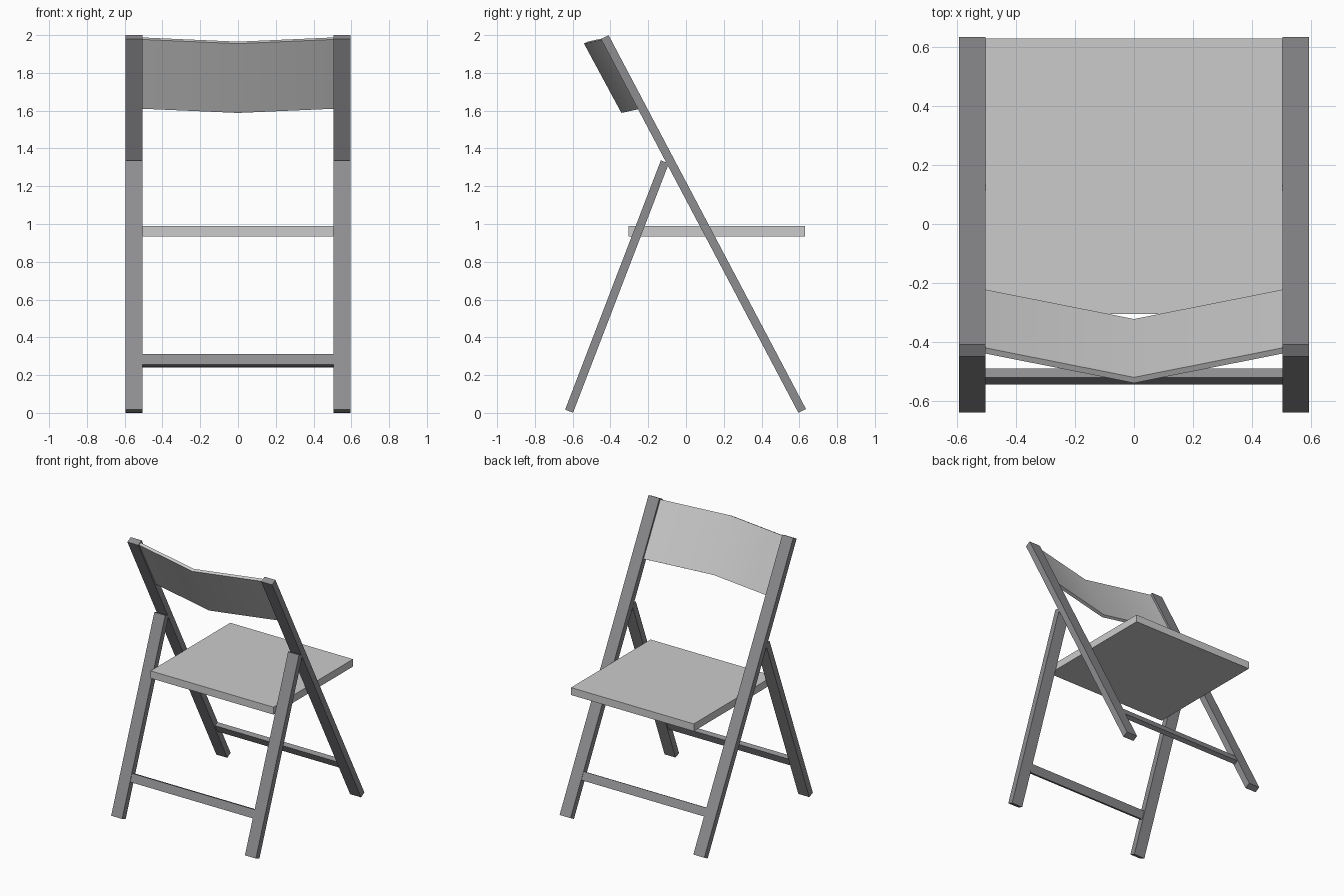
import bpy
import bmesh
from mathutils import Vector

cube = bpy.data.objects.get("Cube")
if cube:
    bpy.data.objects.remove(cube, do_unlink=True)


def make_material(name, color):
    mat = bpy.data.materials.new(name)
    mat.use_nodes = True
    mat.diffuse_color = color
    mat.node_tree.nodes["Principled BSDF"].inputs["Base Color"].default_value = color
    return mat


FRAME = make_material("frame grey", (0.27, 0.27, 0.285, 1))
PANEL = make_material("panel light grey", (0.6, 0.6, 0.6, 1))

INNER, OUTER = 0.505, 0.595


def loft(name, sections, mat):
    """Join matching loops of points into one closed solid."""
    bm = bmesh.new()
    loops = [[bm.verts.new(p) for p in s] for s in sections]
    for a, b in zip(loops, loops[1:]):
        for i in range(len(a)):
            j = (i + 1) % len(a)
            bm.faces.new((a[i], a[j], b[j], b[i]))
    bm.faces.new(loops[0])
    bm.faces.new(loops[-1])
    bmesh.ops.recalc_face_normals(bm, faces=bm.faces)
    mesh = bpy.data.meshes.new(name)
    bm.to_mesh(mesh)
    bm.free()
    mesh.materials.append(mat)
    obj = bpy.data.objects.new(name, mesh)
    bpy.context.collection.objects.link(obj)
    return obj


def bar_profile(start, end, thickness):
    """Side profile (y, z) of a tilted bar; thickness goes to the right of start->end."""
    s, e = Vector(start), Vector(end)
    d = (e - s).normalized()
    n = Vector((d.y, -d.x)) * thickness
    return [s, e, e + n, s + n]


def extrude(name, profile, x0, x1, mat):
    return loft(name, [[(x, y, z) for y, z in profile] for x in (x0, x1)], mat)


# Crossing pairs of legs
long_leg = bar_profile((0.635, 0.021), (-0.41, 2.0), -0.045)
short_leg = bar_profile((-0.64, 0.017), (-0.133, 1.337), 0.045)
for side, s in (("left", 1), ("right", -1)):
    extrude("long_leg_" + side, long_leg, s * INNER, s * OUTER, FRAME)
    extrude("short_leg_" + side, short_leg, s * INNER, s * OUTER, FRAME)

# Rails joining each pair near the floor
extrude("front_rail", bar_profile((-0.545, 0.255), (-0.522, 0.311), 0.033),
        -INNER, INNER, FRAME)
extrude("back_rail", bar_profile((0.508, 0.255), (0.48, 0.309), -0.033),
        -INNER, INNER, FRAME)

# Flat seat board
extrude("seat", [(-0.305, 0.935), (0.63, 0.935), (0.63, 0.99), (-0.305, 0.99)],
        -INNER, INNER, PANEL)

# Backrest bent forward at its middle
rest = bar_profile((-0.242, 1.61), (-0.44, 1.977), 0.022)
bend = Vector((-0.1, -0.022))
backrest = loft("backrest", [[(x, *(p + bend * k)) for p in rest]
                             for x, k in ((-INNER, 0), (0, 1), (INNER, 0))], PANEL)
bpy.ops.object.select_all(action="DESELECT")
backrest.select_set(True)
bpy.context.view_layer.objects.active = backrest
bpy.ops.object.shade_smooth_by_angle(angle=0.6)
